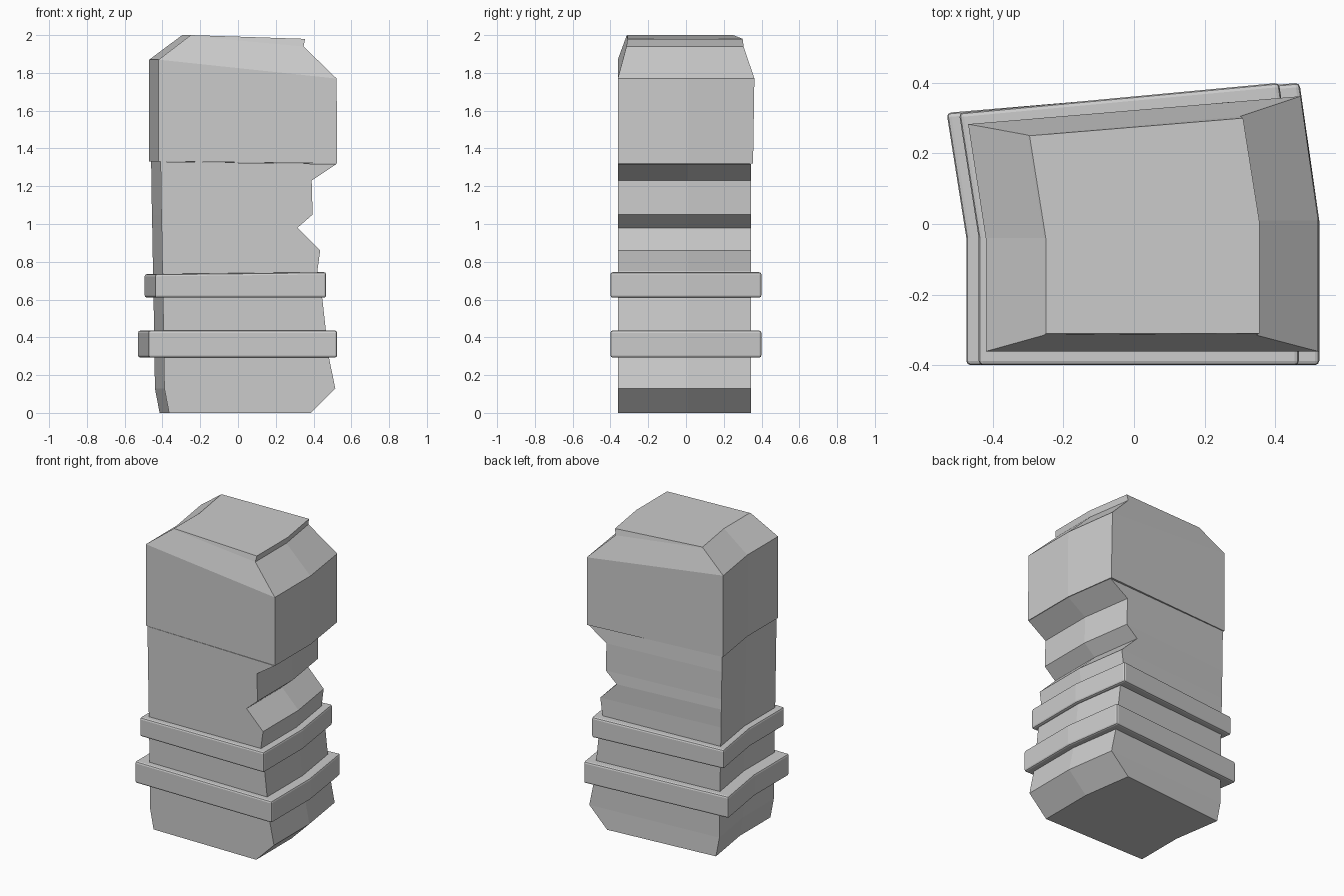
import bpy, bmesh

if "Cube" in bpy.data.objects:
    bpy.data.objects.remove(bpy.data.objects["Cube"])


def section(xl, xr, zl, zr, front=-0.36, back_l=0.28, back_r=0.345, skew=0.05):
    """Six-sided footprint with both flanks bent toward -x at the back."""
    return [(xl, front, zl), (xr, front, zr), (xr, 0.01, zr),
            (xr - skew, back_r, zr), (xl - skew, back_l, zl), (xl, -0.04, zl)]


def loft(name, rings, bevel=0):
    bm = bmesh.new()
    loops = [[bm.verts.new(p) for p in ring] for ring in rings]
    for a, b in zip(loops, loops[1:]):
        for i in range(6):
            j = (i + 1) % 6
            bm.faces.new((a[i], a[j], b[j], b[i]))
    bm.faces.new(loops[0][::-1])
    bm.faces.new(loops[-1])
    bmesh.ops.recalc_face_normals(bm, faces=bm.faces[:])
    mesh = bpy.data.meshes.new(name)
    bm.to_mesh(mesh)
    bm.free()
    obj = bpy.data.objects.new(name, mesh)
    bpy.context.collection.objects.link(obj)
    if bevel:
        mod = obj.modifiers.new("edge_bevel", 'BEVEL')
        mod.width = bevel
        mod.segments = 2
        mod.angle_limit = 0.6
    return obj


# Notched lower shaft: (height, left x, right x)
profile = [(0, -0.365, 0.385), (0.13, -0.39, 0.515), (0.3, -0.392, 0.48),
           (0.6, -0.397, 0.447), (0.75, -0.40, 0.42), (0.86, -0.402, 0.435),
           (0.98, -0.404, 0.315), (1.05, -0.406, 0.395), (1.23, -0.408, 0.39)]
rings = [section(l, r, z, z) for z, l, r in profile]
rings.append(section(-0.41, 0.52, 1.33, 1.317))
loft("pillar_shaft", rings)

# Upper block with sloped shoulders and a small lip along the right of the top
loft("pillar_head", [
    section(-0.42, 0.525, 1.332, 1.32, -0.361, 0.283, 0.355),
    section(-0.42, 0.522, 1.87, 1.77, -0.361, 0.283, 0.362),
    section(-0.255, 0.347, 1.996, 1.94, -0.315, 0.252, 0.305, 0.046),
    section(-0.25, 0.355, 2.0, 1.98, -0.31, 0.25, 0.30, 0.046)])

# Two raised bands around the shaft
for name, xl, xr, z0, z1l, z1r in (("lower_band", -0.475, 0.525, 0.293, 0.436, 0.436),
                                   ("upper_band", -0.44, 0.467, 0.61, 0.735, 0.745)):
    loft(name, [section(xl, xr, z0, z0, -0.40, 0.315, 0.40, 0.056),
                section(xl, xr, z1l, z1r, -0.40, 0.315, 0.40, 0.056)], bevel=0.012)
